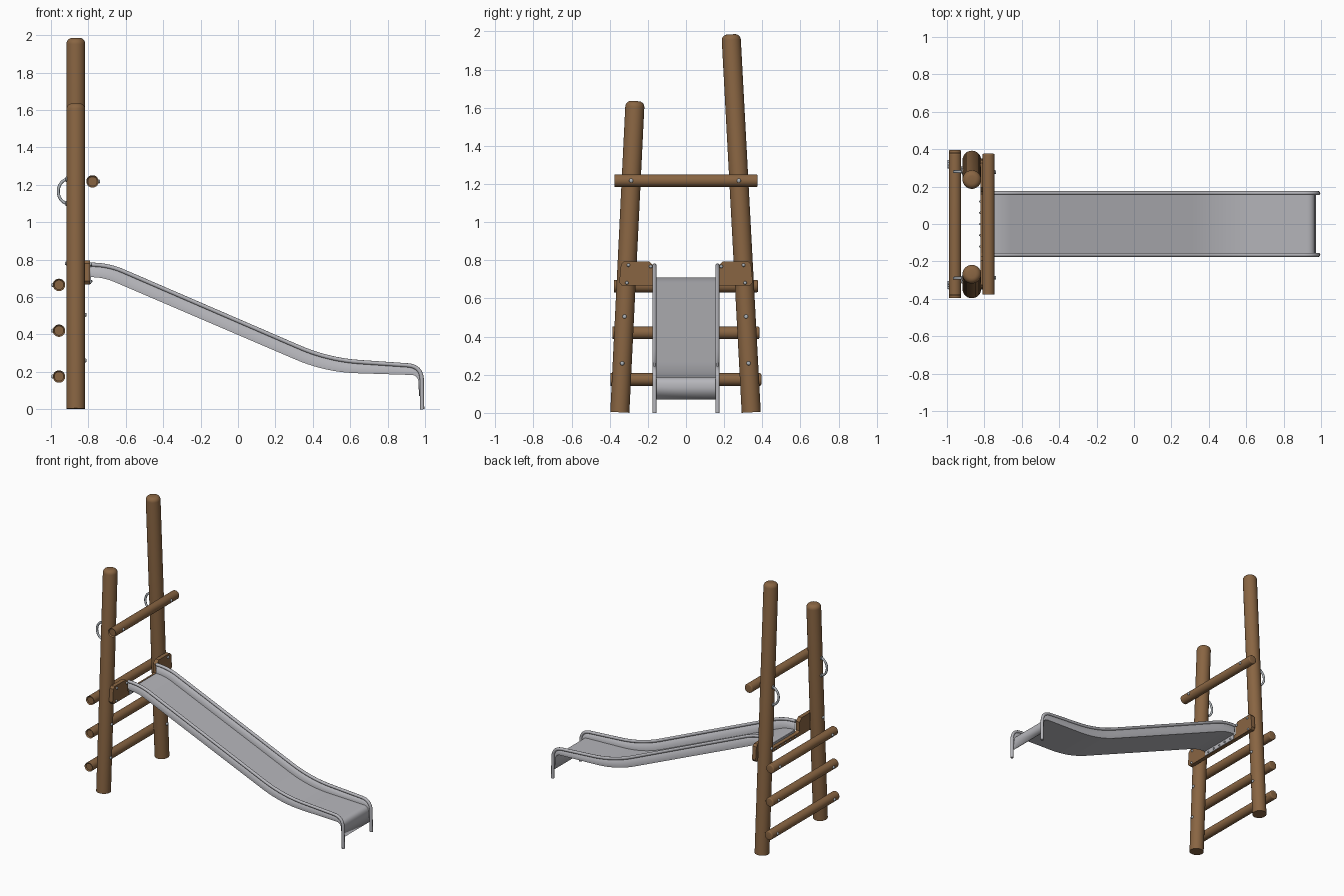
import bpy, bmesh, math
from mathutils import Vector

if "Cube" in bpy.data.objects:
    bpy.data.objects.remove(bpy.data.objects["Cube"])


def material(name, rgb):
    m = bpy.data.materials.new(name)
    m.diffuse_color = (*rgb, 1)
    m.use_nodes = True
    m.node_tree.nodes["Principled BSDF"].inputs["Base Color"].default_value = m.diffuse_color
    return m


WOOD = material("brown wood", (0.25, 0.13, 0.055))
STEEL = material("slide steel", (0.47, 0.47, 0.50))
BOLT = material("bolt metal", (0.42, 0.45, 0.48))


def finish(name, verts, faces, mat, angle=35):
    me = bpy.data.meshes.new(name)
    me.from_pydata(verts, [], faces)
    bm = bmesh.new()
    bm.from_mesh(me)
    bmesh.ops.recalc_face_normals(bm, faces=bm.faces)
    bm.to_mesh(me)
    bm.free()
    me.materials.append(mat)
    ob = bpy.data.objects.new(name, me)
    bpy.context.collection.objects.link(ob)
    bpy.ops.object.select_all(action='DESELECT')
    ob.select_set(True)
    bpy.context.view_layer.objects.active = ob
    bpy.ops.object.shade_smooth_by_angle(angle=math.radians(angle))
    return ob


def skin(rings):
    """Closed rings of equal size -> capped skin."""
    n = len(rings[0])
    verts = [v for r in rings for v in r]
    faces = [(i * n + j, i * n + (j + 1) % n, (i + 1) * n + (j + 1) % n, (i + 1) * n + j)
             for i in range(len(rings) - 1) for j in range(n)]
    faces += [tuple(range(n)), tuple(range(len(verts) - n, len(verts)))]
    return verts, faces


def log(name, p0, p1, r, b0, b1, mat=WOOD, n=32, steps=5):
    """Round pole from p0 to p1 with end roundings b0 and b1."""
    p0, p1 = Vector(p0), Vector(p1)
    ax = (p1 - p0).normalized()
    L = (p1 - p0).length
    u = ax.orthogonal().normalized()
    w = ax.cross(u)
    prof = []
    for k in range(steps + 1):
        a = k / steps * math.pi / 2 * 0.97 + 0.03
        prof.append((b0 * (1 - math.sin(a)), r - b0 * (1 - math.cos(math.pi / 2 - a))))
    if b0 == 0:
        prof = [(0, r)]
    for k in range(steps + 1):
        a = k / steps * math.pi / 2 * 0.97
        prof.append((L - b1 * (1 - math.sin(a)), r - b1 * (1 - math.cos(a))))
    rings = [[p0 + ax * t + (u * math.cos(2 * math.pi * j / n) + w * math.sin(2 * math.pi * j / n)) * q
              for j in range(n)] for t, q in prof]
    return finish(name, *skin(rings), mat)


def rounded(pts, cuts, steps=10):
    """Polyline in xz with curved corners."""
    out = [Vector(pts[0])]
    for i, d in enumerate(cuts, 1):
        c = Vector(pts[i])
        a = c + (Vector(pts[i - 1]) - c).normalized() * d
        b = c + (Vector(pts[i + 1]) - c).normalized() * d
        for k in range(steps + 1):
            t = k / steps
            out.append(a * (1 - t) ** 2 + c * 2 * t * (1 - t) + b * t * t)
    return out + [Vector(pts[-1])]


def tube(name, path, y, r, mat, n=12):
    """Round tube along an xz path."""
    rings = []
    for i, p in enumerate(path):
        t = (path[min(i + 1, len(path) - 1)] - path[max(i - 1, 0)]).normalized()
        rings.append([(p.x - t.y * r * math.cos(a), y + r * math.sin(a), p.y + t.x * r * math.cos(a))
                      for a in (2 * math.pi * j / n for j in range(n))])
    return finish(name, *skin(rings), mat)


def bolt(name, x, y, z, d, r=0.011):
    """Domed bolt head on a face pointing along d in x."""
    return log(name, (x - d * 0.004, y, z), (x + d * 0.009, y, z), r, 0, 0.007, BOLT, 12, 3)


# leaning posts
PX = -0.867
POSTS = {"left": ((-0.347, 0.0), (-0.267, 1.635)), "right": ((0.342, 0.0), (0.236, 1.985))}


def post_y(side, z):
    (y0, z0), (y1, z1) = POSTS[side]
    return y0 + (y1 - y0) * z / z1


for side, ((y0, z0), (y1, z1)) in POSTS.items():
    log(f"{side}_post", (PX, y0, 0.003), (PX, y1, z1), 0.05, 0, 0.03)

# ladder rungs and the top grab bar
BARS = [("rung_low", -0.957, 0.175, 0.395, -1), ("rung_middle", -0.957, 0.42, 0.385, -1),
        ("rung_high", -0.957, 0.665, 0.378, -1), ("top_bar", -0.778, 1.218, 0.376, 1)]
for name, x, z, h, d in BARS:
    log(name, (x, -h, z), (x, h, z), 0.033, 0.008, 0.008)
    for side in POSTS:
        bolt(f"{name}_bolt_{side}", x + d * 0.032, post_y(side, z), z, d)

# bolts through the posts
for side in POSTS:
    for z in (0.26, 0.505):
        bolt(f"{side}_post_bolt", PX + 0.049, post_y(side, z), z, 1)
    bolt(f"{side}_post_back_bolt", PX - 0.049, post_y(side, 0.78), 0.78, -1)

# wooden mounting board: two ears joined by a low strip
half = [(0.155, 0.695), (0.17, 0.705), (0.17, 0.77), (0.195, 0.795), (0.325, 0.795),
        (0.341, 0.78), (0.35, 0.685), (0.337, 0.668)]
outline = half + [(-y, z) for y, z in reversed(half)]
finish("mounting_board", *skin([[(x, y, z) for y, z in outline] for x in (-0.82, -0.79)]), WOOD, 25)
for s in (-1, 1):
    for y, z in ((0.302, 0.775), (0.31, 0.682), (0.185, 0.768)):
        bolt("board_bolt", -0.79, s * y, z, 1, 0.009)

# slide chute: bed and side walls
rail = [(-0.79, 0.773), (-0.695, 0.773), (0.483, 0.264), (0.982, 0.230), (0.985, 0.0)]
bed = [(-0.79, 0.708), (-0.72, 0.708), (0.466, 0.200), (0.965, 0.184), (0.97, 0.07)]
cuts = (0.09, 0.17, 0.075)
wall_top = rounded(rail[:4] + [(0.985, 0.07)], cuts)
floor = rounded(bed, (0.065, 0.17, 0.04))
verts, faces = [], []
for a, b in zip(wall_top, floor):
    verts += [(a.x, -0.165, a.y), (b.x, -0.16, b.y), (b.x, 0.16, b.y), (a.x, 0.165, a.y)]
for i in range(len(floor) - 1):
    faces += [(4 * i + j, 4 * i + j + 1, 4 * i + j + 5, 4 * i + j + 4) for j in range(3)]
chute = finish("slide_chute", verts, faces, STEEL)
mod = chute.modifiers.new("thickness", 'SOLIDIFY')
mod.thickness = 0.005
mod.offset = 0

# tubular rails that end as legs
for side, y in (("left", -0.165), ("right", 0.165)):
    tube(f"slide_rail_{side}", rounded(rail, cuts), y, 0.011, STEEL)

# screwed flange under the top of the slide
finish("slide_flange", *skin([[(x, y, z) for y, z in ((-0.157, 0.67), (0.157, 0.67), (0.157, 0.708), (-0.157, 0.708))]
                             for x in (-0.792, -0.786)]), STEEL)
for k in range(5):
    y = -0.12 + 0.06 * k
    bolt("flange_bolt", -0.786, y, 0.685, 1, 0.007)
    bolt("flange_nut", -0.82, y, 0.683, -1, 0.006)

# curved hand grips behind the posts
arc = [Vector((-0.905 - 0.056 * math.sin(math.pi * k / 20), 1.165 - 0.066 * math.cos(math.pi * k / 20)))
       for k in range(21)]
for side in POSTS:
    y = post_y(side, 1.165)
    tube(f"{side}_hand_grip", arc, y, 0.008, BOLT)
    for z in (1.1, 1.23):
        log(f"{side}_grip_foot", (-0.91, y, z), (-0.921, y, z), 0.014, 0, 0.002, BOLT, 16, 2)
